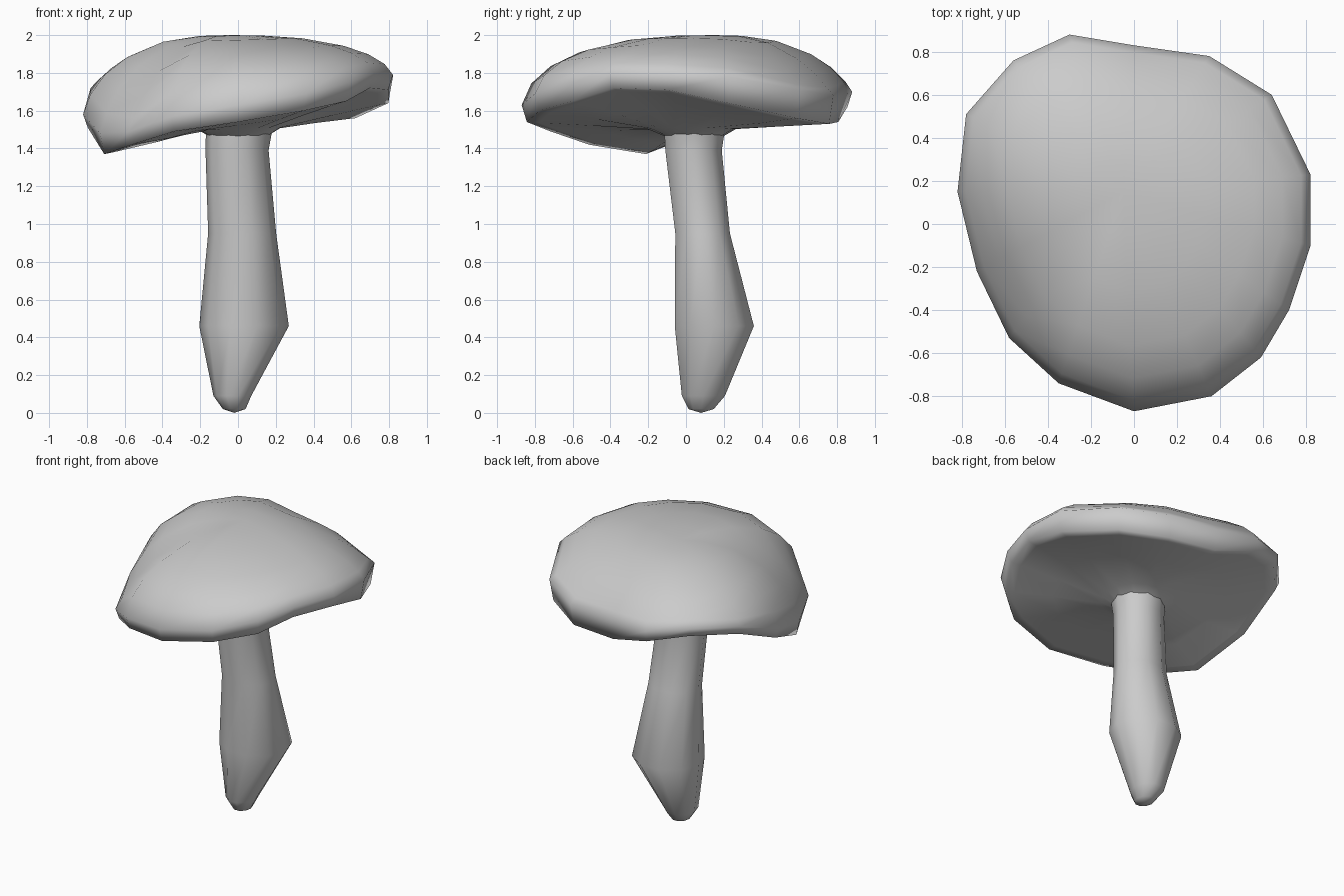
import bpy
import bmesh
from math import sin, cos, tau
from mathutils import Vector

old = bpy.data.objects.get("Cube")
if old:
    bpy.data.objects.remove(old)

grey = bpy.data.materials.new("plain grey")
grey.use_nodes = True
grey.diffuse_color = (0.6, 0.6, 0.6, 1)
grey.node_tree.nodes["Principled BSDF"].inputs["Base Color"].default_value = (0.6, 0.6, 0.6, 1)


def loft(name, rings, start=None, end=None):
    """Skin a stack of equal rings, with optional tip points."""
    bm = bmesh.new()
    loops = [[bm.verts.new(p) for p in ring] for ring in rings]
    n = len(loops[0])
    for low, high in zip(loops, loops[1:]):
        for i in range(n):
            j = (i + 1) % n
            bm.faces.new((low[i], low[j], high[j], high[i]))
    for tip, loop in ((start, loops[0]), (end, loops[-1])):
        if tip is not None:
            v = bm.verts.new(tip)
            for i in range(n):
                bm.faces.new((loop[i], loop[(i + 1) % n], v))
    bmesh.ops.recalc_face_normals(bm, faces=bm.faces)
    for f in bm.faces:
        f.smooth = True
    mesh = bpy.data.meshes.new(name)
    bm.to_mesh(mesh)
    bm.free()
    mesh.materials.append(grey)
    obj = bpy.data.objects.new(name, mesh)
    bpy.context.collection.objects.link(obj)
    return obj


# Wavy rim of the cap: x, y, lower edge height, widest edge height, slackness of the dome
RIM = [
    (0, -.87, 1.54, 1.63, .9), (.36, -.80, 1.60, 1.69, .9),
    (.59, -.62, 1.65, 1.75, .95), (.72, -.40, 1.72, 1.80, 1),
    (.82, -.10, 1.71, 1.79, 1), (.82, .23, 1.64, 1.78, 1.2),
    (.64, .60, 1.56, 1.71, 1.7), (.35, .78, 1.53, 1.68, 1.6),
    (0, .83, 1.54, 1.68, 1.4), (-.30, .88, 1.62, 1.70, 1.3),
    (-.56, .76, 1.68, 1.74, 1.4), (-.78, .51, 1.66, 1.72, 1.5),
    (-.82, .15, 1.51, 1.58, 1.05), (-.73, -.22, 1.37, 1.48, 1.2),
    (-.58, -.53, 1.42, 1.49, 1.5), (-.35, -.74, 1.49, 1.57, .9),
]
apex = Vector((-.05, .15, 2.0))
neck = Vector((.002, .045, 1.46))


def under_ring(s, blend, level=1.5):
    """Underside ring: s scales the rim toward the neck, blend levels it."""
    return [Vector((neck.x + (x - neck.x) * s, neck.y + (y - neck.y) * s,
                    zb + (level - zb) * blend)) for x, y, zb, zw, slack in RIM]


def top_ring(s, rise):
    """Dome ring: s scales the rim toward the apex, rise lifts it."""
    return [Vector((apex.x + (x - apex.x) * s, apex.y + (y - apex.y) * s,
                    zw + (apex.z - zw) * rise ** slack))
            for x, y, zb, zw, slack in RIM]


# Cap: underside, rim and dome in one skin
neck_ring = [neck + Vector((p.x - neck.x, p.y - neck.y, 0)).normalized() * .145
             for p in under_ring(1, 0)]
cap_rings = [neck_ring, under_ring(.27, .95), under_ring(.62, .45),
             under_ring(.9, .08), under_ring(.97, 0), top_ring(1, 0)]
cap_rings += [top_ring(s, r) for s, r in
              ((.95, .27), (.85, .52), (.7, .73), (.45, .92), (.2, .99))]
loft("mushroom_cap", cap_rings, end=apex)

# Stem: height, centre x, centre y, half width x, half width y
STEM = [
    (.02, -.02, .08, .06, .07), (.09, -.03, .092, .10, .12),
    (.46, .032, .15, .237, .22), (.95, .022, .088, .18, .152),
    (1.39, -.005, .04, .167, .157), (1.49, .005, .045, .175, .168),
]
stem_rings = [[Vector((cx + rx * cos(tau * i / 10), cy + ry * sin(tau * i / 10), z))
               for i in range(10)] for z, cx, cy, rx, ry in STEM]
loft("mushroom_stem", stem_rings, start=Vector((-.02, .08, 0)))
